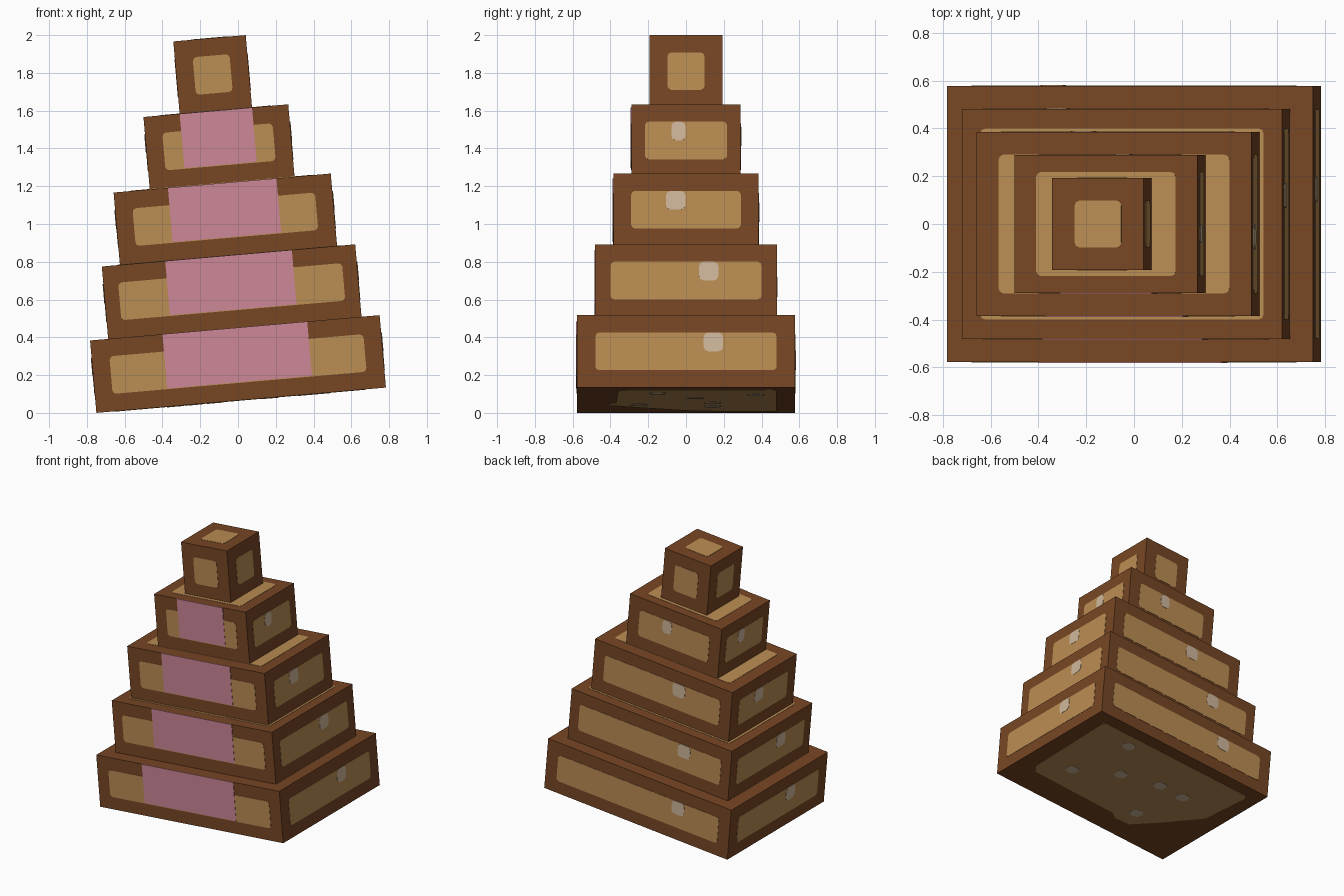
import bpy, bmesh, math
from mathutils import Matrix, Vector

cube = bpy.data.objects.get("Cube")
if cube:
    bpy.data.objects.remove(cube, do_unlink=True)

U = 0.3847                      # height of every tier
TILT = math.radians(5)
LEAN = (Matrix.Translation((U * math.sin(TILT) / 2, 0, 2 * U * math.sin(TILT)))
        @ Matrix.Rotation(-TILT, 4, 'Y'))


def material(name, *srgb):
    lin = [((c / 255 + 0.055) / 1.055) ** 2.4 for c in srgb] + [1.0]
    m = bpy.data.materials.new(name)
    m.use_nodes = True
    m.diffuse_color = lin
    m.node_tree.nodes["Principled BSDF"].inputs["Base Color"].default_value = lin
    return m


BROWN = material("brown wood", 119, 70, 36)
TAN = material("tan panel", 187, 141, 83)
PINK = material("pink band", 205, 135, 151)
CREAM = material("cream spot", 207, 183, 155)

# Across and up directions for each side of a tier
SIDES = {
    "front": ((1, 0, 0), (0, 0, 1)),
    "back": ((-1, 0, 0), (0, 0, 1)),
    "right": ((0, 1, 0), (0, 0, 1)),
    "left": ((0, -1, 0), (0, 0, 1)),
    "top": ((1, 0, 0), (0, 1, 0)),
    "bottom": ((1, 0, 0), (0, -1, 0)),
}


def finish(name, bm, mat):
    bmesh.ops.recalc_face_normals(bm, faces=bm.faces[:])
    bm.transform(LEAN)
    mesh = bpy.data.meshes.new(name)
    bm.to_mesh(mesh)
    bm.free()
    mesh.materials.append(mat)
    obj = bpy.data.objects.new(name, mesh)
    bpy.context.collection.objects.link(obj)


def block(name, centre, size, mat):
    bm = bmesh.new()
    bmesh.ops.create_cube(bm, size=1)
    bm.transform(Matrix.Translation(centre) @ Matrix.Diagonal((*size, 1)))
    finish(name, bm, mat)


def plate(name, side, centre, half, outline, thick, mat):
    """Thin prism lying on one side of a tier."""
    a, b = (Vector(v) for v in SIDES[side])
    n = a.cross(b)
    depth = abs(n.dot(Vector(half)))
    bm = bmesh.new()
    base = [bm.verts.new(centre + n * depth + a * x + b * y) for x, y in outline]
    face = bm.faces.new(base)
    out = bmesh.ops.extrude_face_region(bm, geom=[face])
    top = [g for g in out["geom"] if isinstance(g, bmesh.types.BMVert)]
    bmesh.ops.translate(bm, verts=top, vec=n * thick)
    finish(name, bm, mat)


def rounded(x0, x1, y0, y1, r=0.02):
    """Rectangle with softened corners."""
    k = r * 0.3
    pts = []
    for cx, cy, sx, sy in ((x1, y1, 1, 1), (x0, y1, -1, 1),
                           (x0, y0, -1, -1), (x1, y0, 1, -1)):
        corner = [(cx, cy - sy * r), (cx - sx * k, cy - sy * k), (cx - sx * r, cy)]
        pts += corner if sx == sy else corner[::-1]
    return pts


# name, width, depth, panel half width, panel half depth, side spot, back spot
TIERS = [
    ("tier_1", 4, 3, 0.675, 0.48, 0.145, 0.335),
    ("tier_2", 3.5, 2.5, 0.595, 0.40, 0.12, 0.285),
    ("tier_3", 3, 2, 0.485, 0.29, -0.055, 0.14),
    ("tier_4", 2, 1.5, 0.293, 0.218, -0.04, -0.06),
    ("tier_5", 1, 1, 0.098, 0.098, None, None),
]
PH = 0.1                        # panel half height

for i, (name, w, d, px, py, side_spot, back_spot) in enumerate(TIERS):
    centre = Vector((0, 0, (i + 0.5) * U))
    half = (w * U / 2, d * U / 2, U / 2)
    block(name, centre, (w * U, d * U, U), BROWN)

    # Tan panels on the walls and the top
    for side in ("front", "back", "right", "left", "top"):
        hx = py if side in ("right", "left") else px
        hy = py if side == "top" else PH
        plate(f"{name}_{side}_panel", side, centre, half,
              rounded(-hx, hx, -hy, hy), 0.002, TAN)

    if side_spot is None:
        continue
    # Pink band hanging from the front top edge
    hw = w * U / 4
    band = [(-hw, -U / 4), (hw, -U / 4), (hw, U / 2), (-hw, U / 2)]
    plate(f"{name}_front_band", "front", centre, half, band, 0.004, PINK)

    # Cream spots along the panel tops
    sw = 0.038 if i == 3 else 0.052
    for side, s in (("right", side_spot), ("left", side_spot), ("back", back_spot)):
        plate(f"{name}_{side}_spot", side, centre, half,
              rounded(s - sw, s + sw, 0, PH, 0.025), 0.004, CREAM)

# Worn panel and spots under the base
centre = Vector((0, 0, U / 2))
half = (2 * U, 1.5 * U, U / 2)
worn = [(0.66, -0.46), (0.64, 0.30), (0.59, 0.36), (-0.13, 0.37), (-0.19, 0.41),
        (-0.31, 0.40), (-0.46, 0.21), (-0.64, -0.05), (-0.67, -0.45), (-0.64, -0.48),
        (0.63, -0.48)]
plate("base_bottom_panel", "bottom", centre, half, worn, 0.002, TAN)
spots = [(0.345, -0.37), (0.43, 0.15), (0.15, -0.05), (-0.14, -0.14),
         (-0.35, -0.14), (-0.25, 0.25)]
for i, (x, y) in enumerate(spots):
    r = 0.045
    plate(f"base_bottom_spot_{i + 1}", "bottom", centre, half,
          rounded(x - r, x + r, y - r, y + r, 0.035), 0.004, CREAM)
